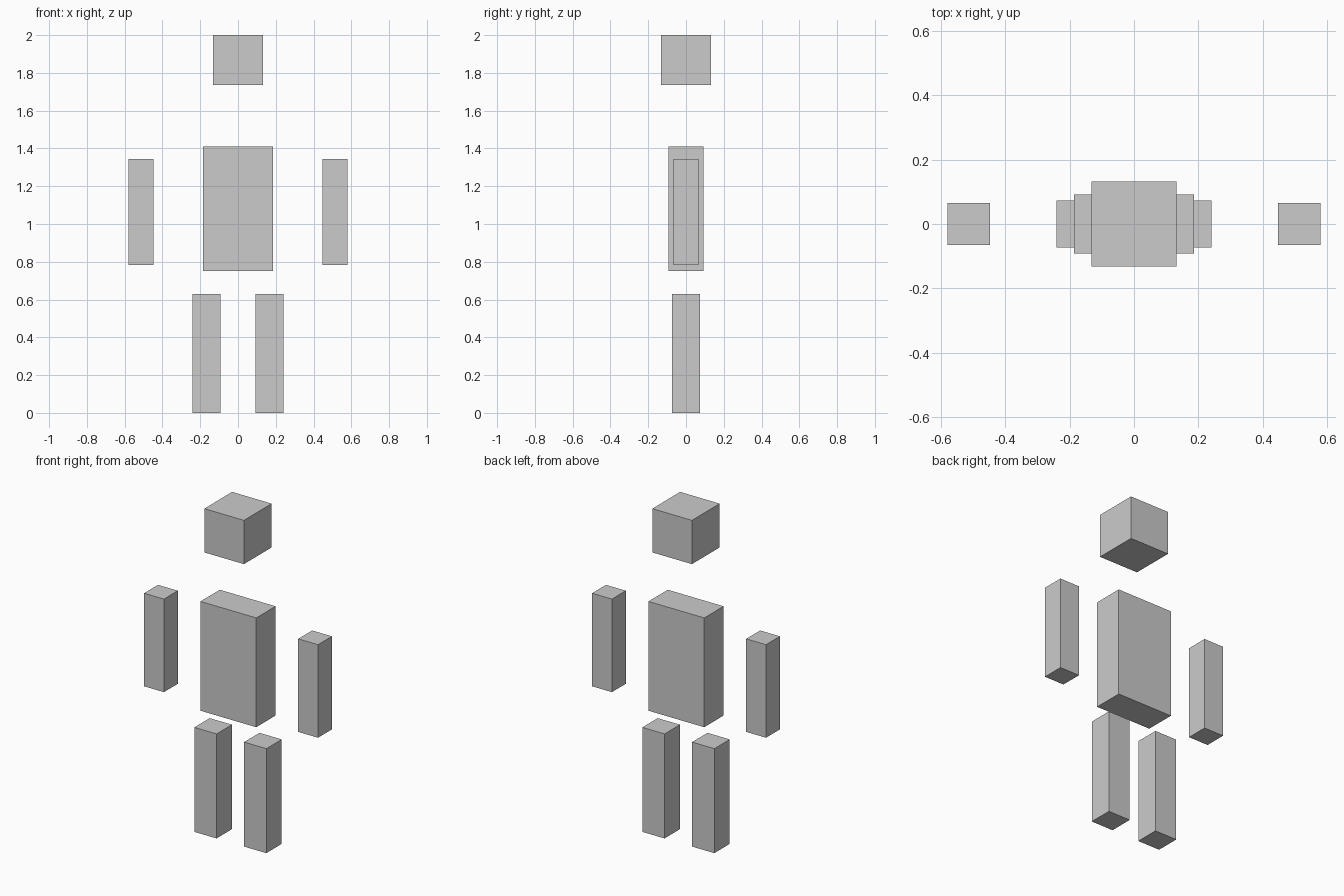
import bpy

if "Cube" in bpy.data.objects:
    bpy.data.objects.remove(bpy.data.objects["Cube"])


def box(name, center_x, width, depth, bottom, top):
    """Axis-aligned box centred on y = 0."""
    bpy.ops.mesh.primitive_cube_add(size=1, location=(center_x, 0, (bottom + top) / 2))
    obj = bpy.context.object
    obj.name = name
    obj.scale = (width, depth, top - bottom)
    bpy.ops.object.transform_apply(location=False, rotation=False, scale=True)
    return obj


# Head and torso
box("head", 0, 0.264, 0.264, 1.736, 2.0)
box("torso", 0, 0.372, 0.184, 0.752, 1.411)

# Floating arms and legs, mirrored left and right
for side, sign in (("left", -1), ("right", 1)):
    box(f"{side}_arm", sign * 0.514, 0.132, 0.132, 0.784, 1.345)
    box(f"{side}_leg", sign * 0.166, 0.148, 0.146, 0.0, 0.63)
